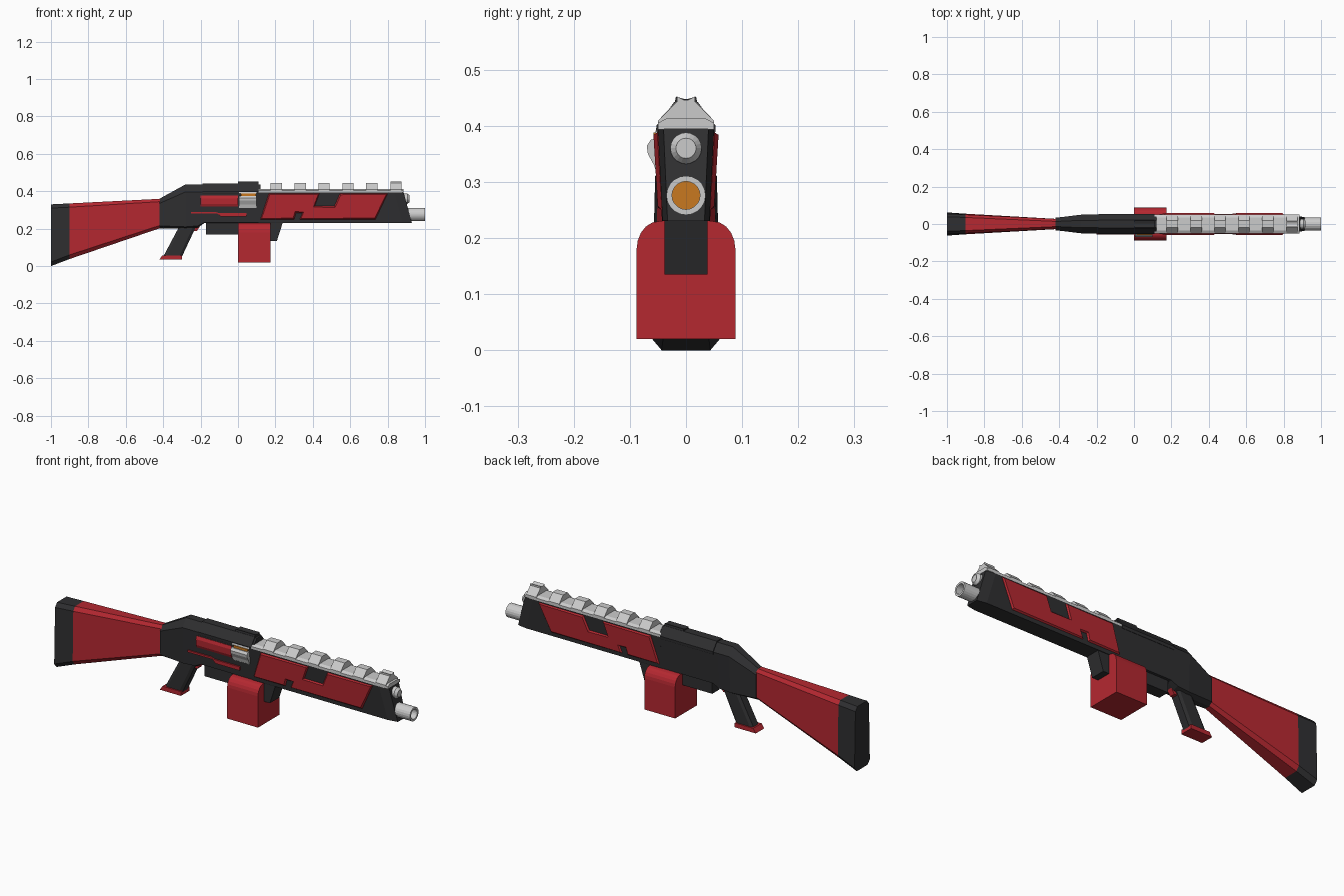
import bpy, bmesh
from math import cos, sin, pi

COL = {"black": (0.028, 0.028, 0.03, 1), "red": (0.46, 0.021, 0.03, 1), "orange": (0.58, 0.19, 0.014, 1)}
MATS = {}
for k, c in COL.items():
    MATS[k] = bpy.data.materials.new(k)
    MATS[k].diffuse_color = c


def finish(name, bm, col=None, mirror=False):
    bmesh.ops.recalc_face_normals(bm, faces=bm.faces)
    me = bpy.data.meshes.new(name)
    bm.to_mesh(me)
    bm.free()
    ob = bpy.data.objects.new(name, me)
    bpy.context.collection.objects.link(ob)
    if col:
        me.materials.append(MATS[col])
    if mirror:
        m = ob.modifiers.new("mirror", 'MIRROR')
        m.use_axis = (False, True, False)
    return ob


def loft(name, rings, col=None, closed=False):
    """Skin a list of equal-length point rings; cap the ends unless closed."""
    bm = bmesh.new()
    vs = [[bm.verts.new(p) for p in r] for r in rings]
    n = len(vs[0])
    pairs = list(zip(vs, vs[1:])) + ([(vs[-1], vs[0])] if closed else [])
    for a, b in pairs:
        for i in range(n):
            j = (i + 1) % n
            bm.faces.new((a[i], a[j], b[j], b[i]))
    if not closed:
        bm.faces.new(vs[0])
        bm.faces.new(vs[-1])
    return finish(name, bm, col)


def slab(name, pts, w, col=None, y1=None):
    """xz profile extruded across y: -w..w, or w..y1."""
    a, b = (-w, w) if y1 is None else (w, y1)
    return loft(name, [[(x, y, z) for x, z in pts] for y in (a, b)], col)


def bar(name, pts, x0, x1, col=None):
    """yz cross-section extruded along x."""
    return loft(name, [[(x, y, z) for y, z in pts] for x in (x0, x1)], col)


def section(xb, xt, zb, zt, wb, wt, cb=0.0, ct=0.0, flat=0.4):
    """Eight-sided section, chamfer heights cb and ct, optionally leaning in x."""
    half = [(wb * (flat if cb else 0.98), zb), (wb, zb + max(cb, 0.002)),
            (wt, zt - max(ct, 0.002)), (wt * (flat if ct else 0.98), zt)]
    pts = half + [(-y, z) for y, z in reversed(half)]
    return [(xb + (xt - xb) * (z - zb) / (zt - zb), y, z) for y, z in pts]


def lathe(name, prof, z, col=None, n=20):
    """Closed (x, r) loop spun about a lengthwise axis at height z."""
    rings = [[(x, r * cos(2 * pi * i / n), z + r * sin(2 * pi * i / n)) for x, r in prof] for i in range(n)]
    return loft(name, rings, col, closed=True)


# Stock and butt pad
pad_front = section(-0.9, -0.9, 0.038, 0.335, 0.055, 0.05, 0.022, 0.02, 0.7)
loft("butt_pad", [section(-1, -1, 0, 0.33, 0.062, 0.055, 0.022, 0.02, 0.7), pad_front], "black")
loft("stock", [pad_front, section(-0.41, -0.41, 0.205, 0.36, 0.027, 0.027, 0.015, 0.015, 0.5)], "red")

# Receiver
loft("receiver", [
    section(-0.42, -0.42, 0.2, 0.36, 0.033, 0.033, 0.015, 0.025),
    section(-0.28, -0.28, 0.2, 0.437, 0.042, 0.05, 0.01, 0.04),
    section(-0.215, -0.215, 0.205, 0.437, 0.042, 0.05, 0.01, 0.04),
    section(-0.18, -0.18, 0.23, 0.437, 0.042, 0.05, 0.002, 0.04),
    section(0.12, 0.12, 0.23, 0.437, 0.042, 0.05, 0.002, 0.04)], "black")
loft("receiver_cover", [section(x, x, 0.385, 0.442, 0.052, 0.053, 0, 0.042) for x in (-0.19, 0.11)], "black")
bar("rear_sight_block", [(-0.022, 0.43), (0.022, 0.43), (0.018, 0.452), (0.004, 0.448),
                         (-0.004, 0.448), (-0.018, 0.452)], 0.0, 0.11, "black")
slab("lower_block", [(-0.17, 0.17), (0.0, 0.17), (0.0, 0.235), (-0.17, 0.235)], 0.03, "black")

# Right-hand receiver details
bar("side_bar", [(-0.04, 0.318), (-0.05, 0.318), (-0.056, 0.332), (-0.057, 0.362),
                 (-0.051, 0.377), (-0.04, 0.377)], -0.2, 0.0, "red")
slab("side_strip", [(-0.25, 0.28), (-0.25, 0.29), (-0.12, 0.29), (-0.1, 0.283), (0.045, 0.283),
                    (0.045, 0.264), (-0.09, 0.264), (-0.11, 0.28)], -0.052, "red", -0.03)
bar("ejection_port", [(-0.04, 0.31), (-0.051, 0.31), (-0.057, 0.33), (-0.068, 0.35), (-0.07, 0.364),
                      (-0.062, 0.376), (-0.04, 0.376)], 0.005, 0.1)
bar("port_top", [(-0.04, 0.387), (-0.055, 0.387), (-0.053, 0.396), (-0.04, 0.396)], 0.005, 0.1)
bar("shell", [(-0.04, 0.374), (-0.058, 0.374), (-0.058, 0.388), (-0.04, 0.388)], 0.015, 0.095, "orange")

# Forend with slanted muzzle end
loft("forend", [section(0.11, 0.11, 0.23, 0.395, 0.042, 0.05),
                section(0.88, 0.835, 0.23, 0.395, 0.042, 0.05),
                section(0.93, 0.885, 0.23, 0.395, 0.033, 0.04)], "black")

# Side panels with bevelled rims, notched and mirrored
outline = [(0.12, 0.25), (0.30, 0.25), (0.31, 0.285), (0.345, 0.285), (0.33, 0.25), (0.735, 0.25),
           (0.80, 0.388), (0.545, 0.388), (0.515, 0.32), (0.41, 0.32), (0.435, 0.388), (0.165, 0.388)]
bm = bmesh.new()
back = [bm.verts.new((x, -0.03, z)) for x, z in outline]
front = [bm.verts.new((x, -0.043, z)) for x, z in outline]
n = len(outline)
outer = bm.faces.new(front)
bm.faces.new(back[::-1])
for i in range(n):
    j = (i + 1) % n
    bm.faces.new((back[i], back[j], front[j], front[i]))
bmesh.ops.recalc_face_normals(bm, faces=bm.faces)
bmesh.ops.inset_individual(bm, faces=[outer], thickness=0.008, depth=0.007)
for v in bm.verts:
    v.co.y -= (v.co.z - 0.25) * 0.06
finish("side_panels", bm, "red", mirror=True)

# Top rail, teeth and front sight
bar("rail_base", [(-0.05, 0.393), (0.05, 0.393), (0.05, 0.405), (0.035, 0.413), (-0.035, 0.413), (-0.05, 0.405)],
    0.11, 0.885)
for i in range(5):
    x = 0.175 + 0.1275 * i
    bar(f"rail_tooth_{i + 1}", [(-0.05, 0.4), (0.05, 0.4), (0.05, 0.409), (0.018, 0.443),
                                (-0.018, 0.443), (-0.05, 0.409)], x, x + 0.06)
bar("front_sight", [(-0.05, 0.4), (0.05, 0.4), (0.05, 0.409), (0.016, 0.443), (0.016, 0.452), (0.004, 0.446),
                    (-0.004, 0.446), (-0.016, 0.452), (-0.016, 0.443), (-0.05, 0.409)], 0.815, 0.873)

# Barrel, bore and upper tube
lathe("barrel", [(0.86, 0.035), (1.0, 0.035), (1.0, 0.025), (0.86, 0.025)], 0.276)
bar("bore", [(0.026 * cos(i * pi / 10), 0.276 + 0.026 * sin(i * pi / 10)) for i in range(20)], 0.88, 0.935, "orange")
lathe("upper_tube", [(0.84, 0.028), (0.905, 0.028), (0.918, 0.018), (0.84, 0.018)], 0.36)
bar("upper_tube_cap", [(0.0185 * cos(i * pi / 10), 0.36 + 0.0185 * sin(i * pi / 10)) for i in range(20)], 0.85, 0.915)

# Magazine with rounded shoulders
arc = [(0.048 + 0.04 * cos(a * pi / 10), 0.18 + 0.05 * sin(a * pi / 10)) for a in range(6)]
half = [(0.088, 0.02)] + arc
bar("magazine", half + [(-y, z) for y, z in reversed(half)], 0.0, 0.175, "red")

# Front grip stub, pistol grip, grip base and trigger
slab("front_stub", [(0.17, 0.135), (0.208, 0.135), (0.24, 0.235), (0.17, 0.235)], 0.038, "black")
loft("pistol_grip", [
    [(x0, -w, z), (x0 + 0.015, -w - 0.008, z), (x1 - 0.015, -w - 0.008, z), (x1, -w, z),
     (x1, w, z), (x1 - 0.015, w + 0.008, z), (x0 + 0.015, w + 0.008, z), (x0, w, z)]
    for x0, x1, z, w in ((-0.40, -0.30, 0.05, 0.02), (-0.315, -0.225, 0.21, 0.02))], "black")
slab("grip_base", [(-0.42, 0.035), (-0.30, 0.035), (-0.30, 0.057), (-0.405, 0.057)], 0.034, "red")
slab("trigger", [(-0.25, 0.188), (-0.22, 0.188), (-0.195, 0.225), (-0.235, 0.225)], 0.014, "red")
